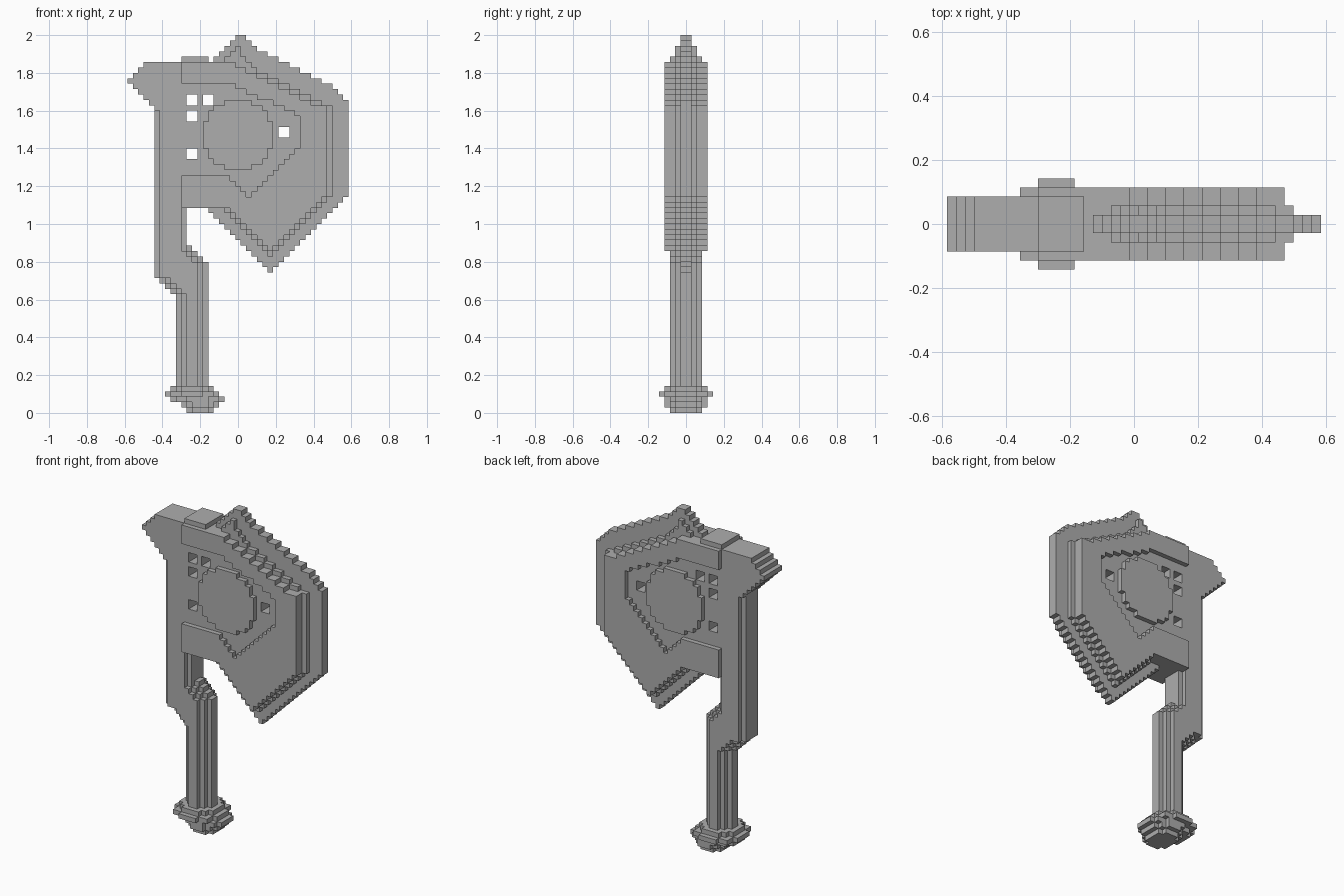
import bpy, bmesh

cube = bpy.data.objects.get("Cube")
if cube:
    bpy.data.objects.remove(cube, do_unlink=True)

UNIT = 1 / 35      # edge of one block
CENTRE = 20.5      # half the width, in blocks

grey = bpy.data.materials.new("plain grey")
grey.use_nodes = True
grey.diffuse_color = (0.42, 0.42, 0.42, 1)
grey.node_tree.nodes["Principled BSDF"].inputs["Base Color"].default_value = grey.diffuse_color


def inside(poly, x, z):
    """Even-odd point in polygon test."""
    hit = False
    for (x1, z1), (x2, z2) in zip(poly, poly[1:] + poly[:1]):
        if (z1 > z) != (z2 > z) and x < x1 + (z - z1) * (x2 - x1) / (z2 - z1):
            hit = not hit
    return hit


def fill(poly):
    """Grid cells whose middle lies in the outline."""
    return {(i, j) for i in range(42) for j in range(71) if inside(poly, i + 0.5, j + 0.5)}


def rect(x1, x2, z1, z2):
    return {(i, j) for i in range(x1, x2) for j in range(z1, z2)}


def deep(cells, half):
    """Give cells a thickness, even about the middle plane."""
    return {(i, k, j) for i, j in cells for k in range(-half, half)}


# Outlines of the blade layers, from thin rim to thick cheek
rim_outline = [(14, 38.3), (26, 26.3), (26, 26), (27, 26), (27, 26.3), (41, 40.3), (41, 58),
               (38, 60.7), (24, 67.7), (22, 69.7), (22, 70), (20, 70), (20, 69.7), (16, 65.7),
               (16, 60), (14, 60)]
bevel_outline = [(17, 38.3), (26, 29.3), (26, 29), (27, 29), (27, 29.3), (38, 40.3), (38, 57),
                 (36, 57.6), (24, 63.6), (21, 66.7), (21, 68), (20, 68), (18, 65.8), (17, 60)]
cheek_outline = [(10, 38), (18, 38), (26, 30.3), (26, 30), (27, 30), (27, 30.3), (37, 40.3),
                 (37, 57), (35, 57), (34, 57.5), (20, 64.5), (20, 65), (10, 65)]
recess_outline = [(10, 44), (18, 44.3), (22, 40.3), (22, 40), (23, 40), (23, 40.3), (32, 49.3),
                  (32, 55), (20, 60.5), (20, 61), (10, 61)]
beak_outline = [(0, 61.3), (5, 56.3), (5, 56), (7, 56), (7, 65), (3, 65), (0, 61.7)]

# Square windows, cut right through
windows = set()
for x, z in [(11, 57), (14, 57), (11, 54), (11, 47), (28, 51)]:
    windows |= rect(x, x + 2, z, z + 2)

cheek = fill(cheek_outline)
recess = fill(recess_outline)
disc = {(i, j) for i, j in recess if (i - 20) ** 2 + (j - 51) ** 2 <= 6.5 ** 2}
core = rect(6, 20, 38, 65) | fill(beak_outline) | cheek


# Handle: a stepped round bar that shifts sideways at the neck
def handle():
    cells = set()
    for j in range(4, 56):
        left = max(5, min(9, 30 - j))
        right = max(11, min(15, 42 - j))
        for i in range(left, right):
            if j >= 25:
                half = 2 if i == left else 3
            else:
                half = min(3, i - left + 1)
            if j >= 31:
                half = min(half, 2 if i == right - 1 else 3)
            else:
                half = min(half, right - i)
            cells |= deep({(i, j)}, half)
    return cells


# Pommel: stacked oval slices (middle, half width, half depth)
def pommel():
    cells = set()
    slices = [(13.5, 2.5, 3), (13.5, 3.5, 4), (13, 5, 4), (12, 5, 5), (12, 4, 4)]
    for j, (mid, rx, ry) in enumerate(slices):
        for i in range(6, 20):
            for k in range(-ry, ry):
                if ((i + 0.5 - mid) / rx) ** 2 + ((k + 0.5) / ry) ** 2 <= 1:
                    cells.add((i, k, j))
    return cells


parts = {
    "head_core": deep(core - windows, 3),
    "blade_cheek": deep(cheek - recess - windows, 4),
    "round_boss": deep(disc - windows, 4),
    "blade_bevel": deep(fill(bevel_outline) - windows, 2),
    "blade_rim": deep(fill(rim_outline) - windows, 1),
    "top_plate": deep(rect(10, 15, 65, 66), 3),
    "handle": handle(),
    "pommel": pommel(),
}
solid = set().union(*parts.values())


def build(name, cells):
    """Skin the outer sides of the part and merge flat areas."""
    bm = bmesh.new()
    verts = {}

    def vert(p):
        if p not in verts:
            verts[p] = bm.verts.new(((p[0] - CENTRE) * UNIT, p[1] * UNIT, p[2] * UNIT))
        return verts[p]

    for cell in sorted(cells):
        for axis in range(3):
            u, v = (axis + 1) % 3, (axis + 2) % 3
            for side in (0, 1):
                near = list(cell)
                near[axis] += 2 * side - 1
                if tuple(near) in solid:
                    continue
                ring = []
                for a, b in ((0, 0), (1, 0), (1, 1), (0, 1)):
                    p = list(cell)
                    p[axis] += side
                    p[u] += a
                    p[v] += b
                    ring.append(vert(tuple(p)))
                bm.faces.new(ring if side else ring[::-1])
    bmesh.ops.dissolve_limit(bm, angle_limit=0.01, verts=bm.verts, edges=bm.edges)
    mesh = bpy.data.meshes.new(name)
    bm.to_mesh(mesh)
    bm.free()
    mesh.materials.append(grey)
    bpy.context.collection.objects.link(bpy.data.objects.new(name, mesh))


taken = set()
for part, cells in parts.items():
    build(part, cells - taken)
    taken |= cells
